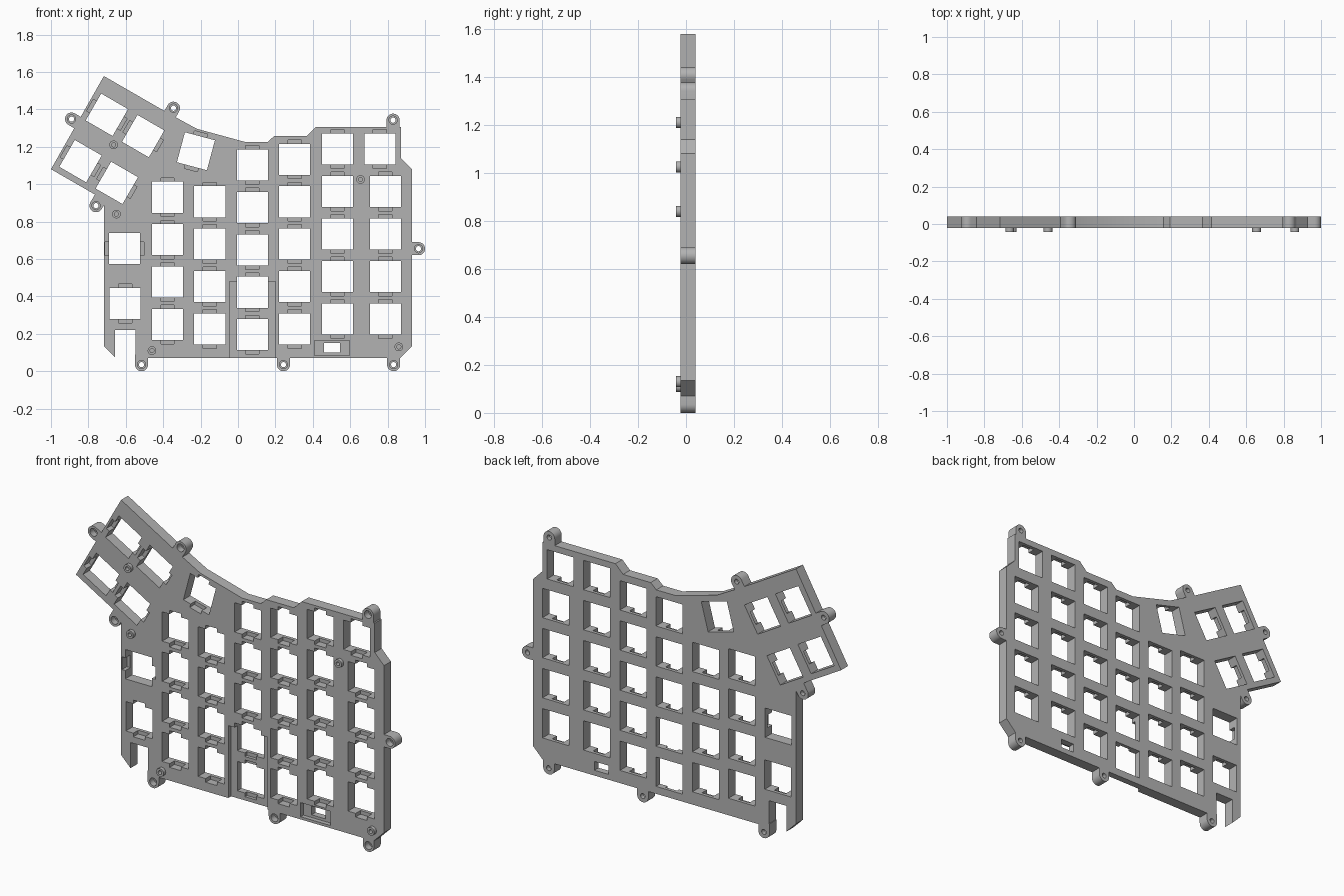
import bpy, bmesh, math
from mathutils import Vector

if "Cube" in bpy.data.objects:
    bpy.data.objects.remove(bpy.data.objects["Cube"])

FRONT, BACK = -0.022, 0.04      # plate faces along y
PITCH, HOLE = 0.227, 0.166      # key spacing and key opening

grey = bpy.data.materials.new("grey plastic")
grey.diffuse_color = (0.45, 0.45, 0.45, 1)
grey.use_nodes = True
grey.node_tree.nodes["Principled BSDF"].inputs["Base Color"].default_value = grey.diffuse_color


def prism(bm, pts, y0, y1):
    """Extrude an x-z outline from y0 to y1."""
    face = bm.faces.new([bm.verts.new((x, y0, z)) for x, z in pts])
    ext = bmesh.ops.extrude_face_region(bm, geom=[face])["geom"]
    bmesh.ops.translate(bm, vec=(0, y1 - y0, 0),
                        verts=[v for v in ext if isinstance(v, bmesh.types.BMVert)])


def box(cx, cz, w, h, ang=0, ox=0, oz=0):
    """Rectangle turned about (cx, cz), offset in its own axes."""
    c, s = math.cos(math.radians(ang)), math.sin(math.radians(ang))
    pts = [(ox + i * w / 2, oz + j * h / 2) for i, j in ((-1, -1), (1, -1), (1, 1), (-1, 1))]
    return [(cx + c * a - s * b, cz + s * a + c * b) for a, b in pts]


def circle(cx, cz, r, n=24):
    return [(cx + r * math.cos(2 * math.pi * i / n), cz + r * math.sin(2 * math.pi * i / n))
            for i in range(n)]


def make(name, solids):
    bm = bmesh.new()
    for pts, y0, y1 in solids:
        prism(bm, pts, y0, y1)
    bmesh.ops.recalc_face_normals(bm, faces=bm.faces[:])
    me = bpy.data.meshes.new(name)
    bm.to_mesh(me)
    bm.free()
    me.materials.append(grey)
    ob = bpy.data.objects.new(name, me)
    bpy.context.collection.objects.link(ob)
    return ob


def combine(target, solids, op):
    tool = make("helper", solids)
    tool.hide_render = True
    mod = target.modifiers.new(op, "BOOLEAN")
    mod.operation, mod.solver, mod.object = op, "EXACT", tool
    bpy.context.view_layer.objects.active = target
    bpy.ops.object.modifier_apply(modifier=mod.name)
    bpy.data.objects.remove(tool)


# Plate outline
outline = [(-0.717, 1.578), (-0.36, 1.372), (-0.22, 1.296), (0.04, 1.225), (0.158, 1.225),
           (0.193, 1.257), (0.366, 1.257), (0.414, 1.305), (0.872, 1.305), (0.872, 1.139),
           (0.93, 1.08), (0.93, 0.134), (0.866, 0.07), (-0.548, 0.07), (-0.548, 0.22),
           (-0.658, 0.22), (-0.658, 0.075), (-0.717, 0.134), (-0.717, 0.917), (-1.0, 1.08)]
plate = make("key_plate", [(outline, FRONT, BACK)])

# Screw lugs: x, z, angle of the direction pointing into the plate
lugs = [(-0.89, 1.348, -30), (-0.345, 1.406, -120), (0.829, 1.342, -90), (0.965, 0.655, 180),
        (-0.516, 0.035, 90), (0.243, 0.035, 90), (0.832, 0.035, 90), (-0.759, 0.885, 60)]


def lug_shape(x, z, ang, r=0.035, neck=0.055):
    a = math.radians(ang)
    d, p = Vector((math.cos(a), math.sin(a))), Vector((-math.sin(a), math.cos(a)))
    c = Vector((x, z))
    arc = [c + r * (p * math.cos(t) - d * math.sin(t))
           for t in (math.pi * i / 14 for i in range(15))]
    return [tuple(v) for v in arc + [c - p * r + d * neck, c + p * r + d * neck]]


combine(plate, [(lug_shape(*l), FRONT, BACK) for l in lugs], "UNION")

# Key openings: x, z, turn, clip notches on the sides instead of above and below
keys = [(-0.607, 0.655, 0, True), (-0.604, 0.361, 0, False), (0.759, 1.187, 0, False),
        (-0.701, 1.371, -30, True), (-0.507, 1.257, -30, True), (-0.842, 1.123, -30, True),
        (-0.648, 1.007, -30, True), (-0.225, 1.176, -15, False)]
for x, z, count in ((-0.377, 0.249, 4), (-0.151, 0.225, 4), (0.077, 0.195, 5),
                    (0.303, 0.225, 5), (0.532, 0.279, 5), (0.788, 0.279, 4)):
    keys += [(x, z + PITCH * i, 0, False) for i in range(count)]
combine(plate, [(box(x, z, HOLE, HOLE, a), -0.1, 0.1) for x, z, a, s in keys], "DIFFERENCE")

# Clip notches, open at the front and closed by the thin back web
notches = []
for x, z, a, side in keys:
    for sgn in (-1, 1):
        off = sgn * (HOLE / 2 + 0.004)
        shape = box(x, z, 0.034, 0.072, a, off, 0) if side else box(x, z, 0.072, 0.034, a, 0, off)
        notches.append((shape, -0.1, 0.021))
combine(plate, notches, "DIFFERENCE")

# Cable channel and connector recess on the front, connector slot
combine(plate, [(box(0.0775, 0.23, 0.245, 0.5), -0.1, FRONT + 0.025),
                (box(0.502, 0.125, 0.188, 0.08), -0.1, FRONT + 0.025)], "DIFFERENCE")
combine(plate, [(box(0.502, 0.125, 0.086, 0.05), -0.1, 0.1)], "DIFFERENCE")

# Screw holes with counterbores
combine(plate, [(circle(x, z, 0.014), -0.1, 0.1) for x, z, a in lugs], "DIFFERENCE")
combine(plate, [(circle(x, z, 0.022), -0.1, 0.015) for x, z, a in lugs], "DIFFERENCE")

# Standoffs on the front, with blind holes
posts = [(-0.665, 1.21), (0.655, 1.025), (-0.65, 0.84), (-0.46, 0.11), (0.86, 0.13)]
combine(plate, [(circle(x, z, 0.023), -0.042, 0) for x, z in posts], "UNION")
combine(plate, [(circle(x, z, 0.011), -0.1, 0.01) for x, z in posts], "DIFFERENCE")

# Smooth round parts, keep edges sharp
bpy.ops.object.select_all(action="DESELECT")
plate.select_set(True)
bpy.context.view_layer.objects.active = plate
bpy.ops.object.shade_smooth_by_angle(angle=math.radians(30))
